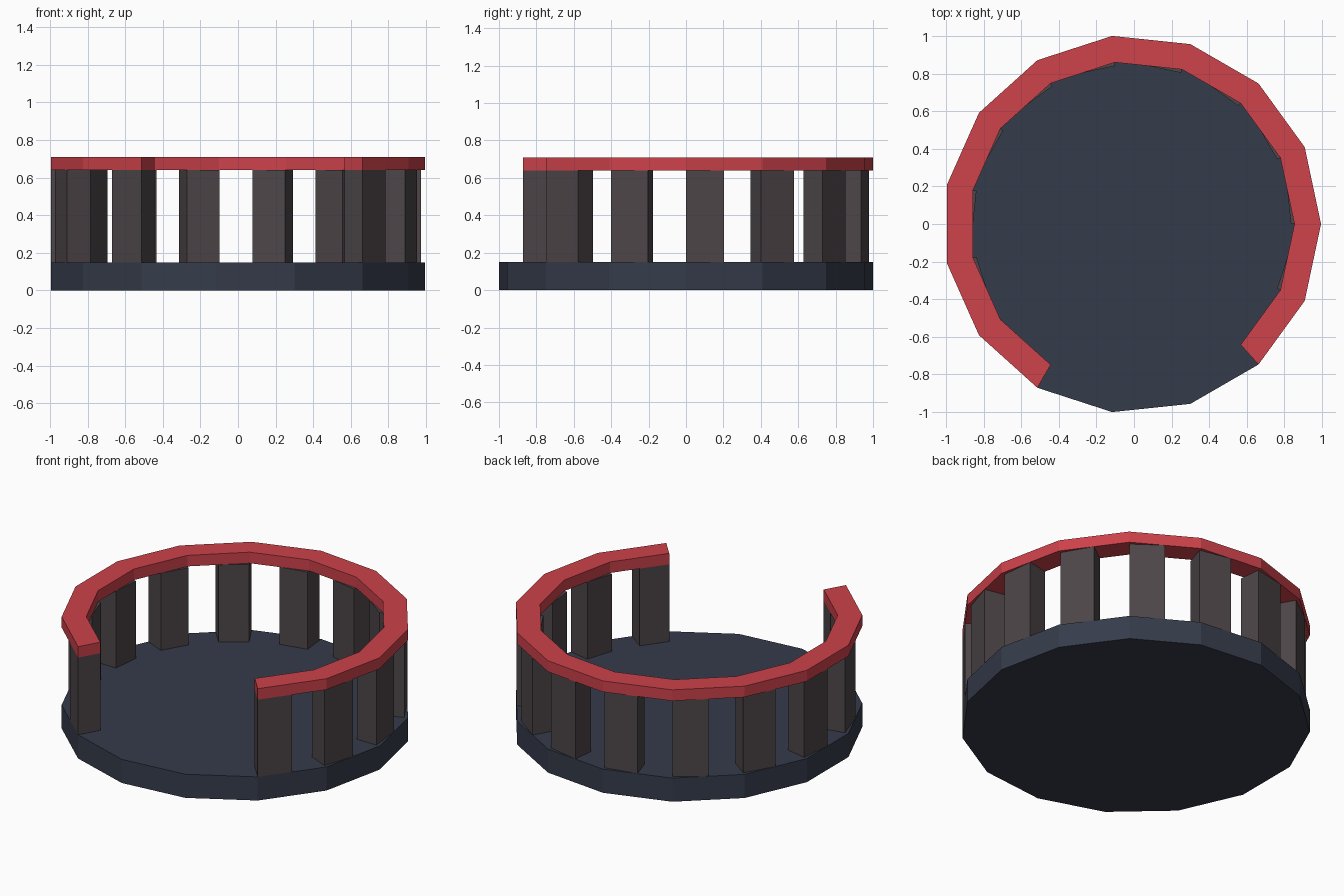
import bpy, bmesh
from math import cos, sin, radians

if "Cube" in bpy.data.objects:
    bpy.data.objects.remove(bpy.data.objects["Cube"])

SIDES = 15
STEP = 360 / SIDES
R_OUT, R_IN = 1.0055, 0.864
FLAT = cos(radians(STEP / 2))      # edge-midpoint radius factor
CX = -0.011
Z_BASE, Z_POST, Z_TOP = 0.15, 0.64, 0.71
START, SEGMENTS = -48, 12          # railing runs anticlockwise, gap at the front


def material(name, rgb):
    m = bpy.data.materials.new(name)
    m.diffuse_color = (*rgb, 1)
    m.use_nodes = True
    m.node_tree.nodes["Principled BSDF"].inputs["Base Color"].default_value = m.diffuse_color
    return m


NAVY = material("slate navy", (0.036, 0.044, 0.070))
BROWN = material("grey brown", (0.075, 0.061, 0.066))
RED = material("rail red", (0.61, 0.054, 0.070))


def polar(r, deg):
    return (CX + r * cos(radians(deg)), r * sin(radians(deg)))


def prism(name, outline, z0, z1, mat):
    """Extrude a flat outline between two heights."""
    bm = bmesh.new()
    low = [bm.verts.new((x, y, z0)) for x, y in outline]
    high = [bm.verts.new((x, y, z1)) for x, y in outline]
    n = len(outline)
    bm.faces.new(low[::-1])
    bm.faces.new(high)
    for i in range(n):
        j = (i + 1) % n
        bm.faces.new((low[i], low[j], high[j], high[i]))
    bmesh.ops.recalc_face_normals(bm, faces=bm.faces)
    me = bpy.data.meshes.new(name)
    bm.to_mesh(me)
    bm.free()
    me.materials.append(mat)
    ob = bpy.data.objects.new(name, me)
    bpy.context.collection.objects.link(ob)
    return ob


# Floor disc
prism("base", [polar(R_OUT, i * STEP) for i in range(SIDES)], 0, Z_BASE, NAVY)

# Open top rail
angles = [START + i * STEP for i in range(SEGMENTS + 1)]
prism("top_rail",
      [polar(R_OUT, a) for a in angles] + [polar(R_IN, a) for a in reversed(angles)],
      Z_POST, Z_TOP, RED)


# Wedge posts, each half a rail segment wide
def post(name, a0, a1, f0=FLAT, f1=FLAT):
    prism(name, [polar(R_OUT * f0, a0), polar(R_OUT * f1, a1),
                 polar(R_IN * f1, a1), polar(R_IN * f0, a0)], Z_BASE, Z_POST, BROWN)


half = STEP / 2
for i, a in enumerate(angles[1:SEGMENTS - 1]):
    post(f"post_{i + 1}", a, a + half)

# End posts sit flush with the rail ends
post("end_post_right", angles[0], angles[0] + half, f0=1)
post("end_post_left", angles[-1] - half, angles[-1], f1=1)
